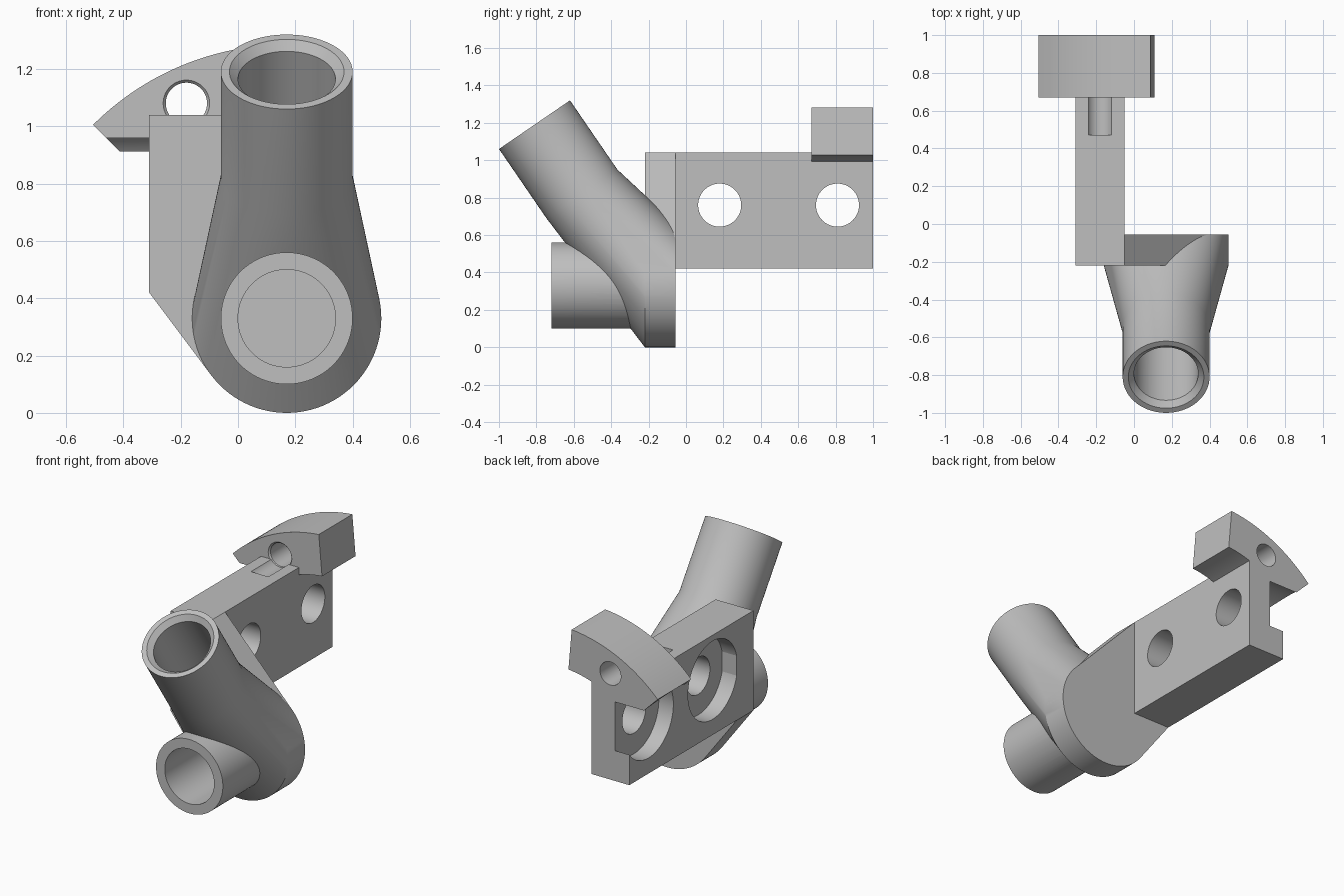
import bpy, bmesh, math
from mathutils import Vector

if "Cube" in bpy.data.objects:
    bpy.data.objects.remove(bpy.data.objects["Cube"], do_unlink=True)

grey = bpy.data.materials.new("plain grey")
grey.use_nodes = True
COLOUR = (0.52, 0.52, 0.52, 1)
grey.diffuse_color = COLOUR
grey.node_tree.nodes["Principled BSDF"].inputs["Base Color"].default_value = COLOUR

X, Y = Vector((1, 0, 0)), Vector((0, 1, 0))
SEGMENTS = 96


def ring(centre, axis, radius):
    """Points of a circle around an axis."""
    axis = Vector(axis).normalized()
    u = axis.cross(X if abs(axis.x) < 0.9 else Y).normalized()
    v = axis.cross(u)
    angles = [math.tau * i / SEGMENTS for i in range(SEGMENTS)]
    return [Vector(centre) + radius * (math.cos(a) * u + math.sin(a) * v) for a in angles]


def box(x, y, z):
    return [Vector((i, j, k)) for i in x for j in y for k in z]


def finish(bm, name):
    bmesh.ops.recalc_face_normals(bm, faces=bm.faces)
    mesh = bpy.data.meshes.new(name)
    bm.to_mesh(mesh)
    bm.free()
    mesh.materials.append(grey)
    obj = bpy.data.objects.new(name, mesh)
    bpy.context.collection.objects.link(obj)
    return obj


def hull_mesh(points):
    bm = bmesh.new()
    for p in points:
        bm.verts.new(p)
    bmesh.ops.convex_hull(bm, input=bm.verts[:])
    loose = [v for v in bm.verts if not v.link_faces]
    bmesh.ops.delete(bm, geom=loose, context="VERTS")
    bmesh.ops.recalc_face_normals(bm, faces=bm.faces)
    bmesh.ops.dissolve_limit(bm, angle_limit=0.001, verts=bm.verts, edges=bm.edges)
    bm.normal_update()
    return bm


def hull(name, points):
    return finish(hull_mesh(points), name)


def cylinder(name, start, end, r0, r1=None):
    axis = Vector(end) - Vector(start)
    return hull(name, ring(start, axis, r0) + ring(end, axis, r1 or r0))


def combine(obj, other, operation):
    """Bake a boolean into obj and discard the other solid."""
    other.hide_render = True
    mod = obj.modifiers.new("combine", "BOOLEAN")
    mod.operation, mod.solver, mod.object = operation, "EXACT", other
    graph = bpy.context.evaluated_depsgraph_get()
    mesh = bpy.data.meshes.new_from_object(obj.evaluated_get(graph))
    obj.modifiers.clear()
    obj.data = mesh
    bpy.data.objects.remove(other, do_unlink=True)


# Shared layout
HUB_X, HUB_Z, HUB_R = 0.17, 0.33, 0.33
FRONT, BACK = -0.22, -0.055
PIPE_R, BORE_R = 0.23, 0.17
mouth = Vector((HUB_X, -0.81, 1.19))
down = Vector((0, 0.565, -0.825)).normalized()
neck = mouth + down * 0.448
disc = [p for y in (FRONT, BACK) for p in ring((HUB_X, y, HUB_Z), Y, HUB_R)]

# Socket body: flared neck extruded into the tilted pipe
bm = hull_mesh(disc + ring(neck, down, PIPE_R))
cap = max(bm.faces, key=lambda f: (f.normal.dot(-down) > 0.999, f.calc_area()))
moved = bmesh.ops.extrude_discrete_faces(bm, faces=[cap])["faces"]
bmesh.ops.translate(bm, verts=moved[0].verts[:], vec=mouth - neck)
body = finish(bm, "socket_body")

# Front pipe and the two bores that meet inside the hub
hub = lambda y: (HUB_X, y, HUB_Z)
combine(body, cylinder("front_pipe", hub(-0.72), hub(-0.15), PIPE_R), "UNION")
top_ring = ring(mouth - down * 0.1, down, BORE_R)
end_ring = [p + down * ((-0.225 - p.y) / down.y) for p in top_ring]
combine(body, hull("tilted_bore", top_ring + end_ring), "DIFFERENCE")
combine(body, cylinder("mouth_chamfer", mouth - down * 0.02, mouth + down * 0.03,
                       0.22, BORE_R), "DIFFERENCE")
combine(body, cylinder("front_bore", hub(-0.8), hub(-0.23), BORE_R), "DIFFERENCE")

# Plate blending the round hub into the arm
ARM_X, ARM_Z = (-0.31, -0.05), (0.42, 1.04)
plate = hull("hub_plate", disc + box(ARM_X, (FRONT, BACK), ARM_Z))

# Straight arm
arm = hull("mounting_arm", box(ARM_X, (BACK, 1.0), ARM_Z))

# Curved hook: ring sector centred on the hub
bm = bmesh.new()
STEPS = 32
sweep = [math.radians(95 + 40 * i / STEPS) for i in range(STEPS + 1)]
outline = [(0.955, a) for a in sweep] + [(0.70, a) for a in reversed(sweep)]
face = bm.faces.new([bm.verts.new((HUB_X + r * math.cos(a), 0.67, HUB_Z + r * math.sin(a)))
                     for r, a in outline])
side = bmesh.ops.extrude_face_region(bm, geom=[face])["geom"]
bmesh.ops.translate(bm, verts=[v for v in side if isinstance(v, bmesh.types.BMVert)],
                    vec=Y * 0.33)
combine(arm, finish(bm, "curved_hook"), "UNION")

# Bolt holes with wide counterbores on the right side
for y in (0.18, 0.81):
    at = lambda x: (x, y, 0.76)
    combine(arm, cylinder("bolt_hole", at(-0.7), at(0.3), 0.115), "DIFFERENCE")
    combine(arm, cylinder("counterbore", at(-0.7), at(-0.21), 0.243), "DIFFERENCE")

# Pin hole through the hook, running out as a groove on the arm
pin = lambda y: (-0.18, y, 1.08)
combine(arm, cylinder("pin_hole", pin(0.47), pin(1.1), 0.072), "DIFFERENCE")
combine(arm, cylinder("pin_chamfer", pin(0.669), pin(0.68), 0.082, 0.072), "DIFFERENCE")

# Smooth round walls, crisp edges
bpy.ops.object.select_all(action="DESELECT")
for obj in (body, plate, arm):
    obj.select_set(True)
bpy.context.view_layer.objects.active = body
bpy.ops.object.shade_smooth_by_angle(angle=math.radians(25))
